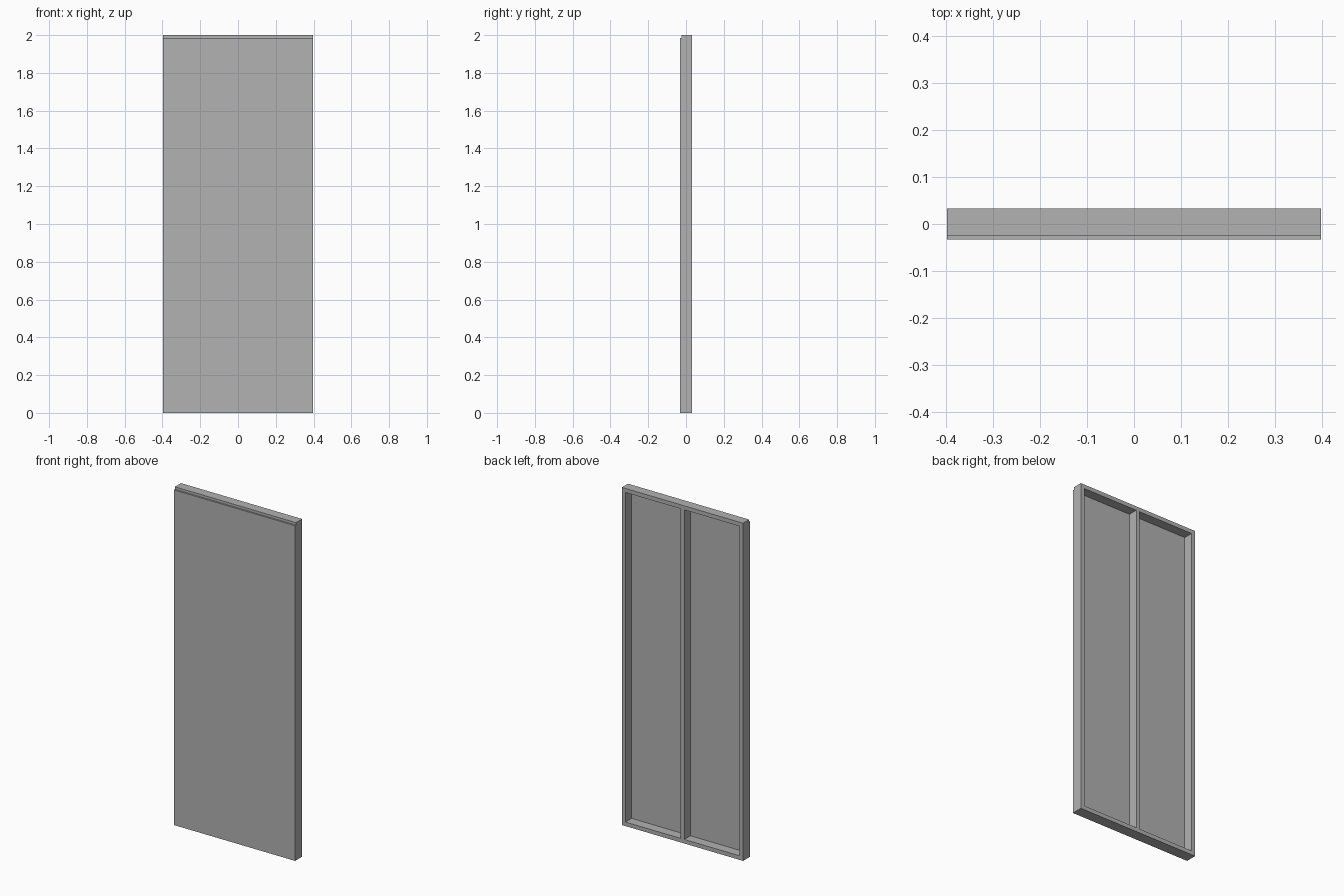
import bpy
import bmesh
from mathutils import Vector

if "Cube" in bpy.data.objects:
    bpy.data.objects.remove(bpy.data.objects["Cube"])

HALF_W, HEIGHT = 0.397, 2.0
FRONT, SEAM, BACK = -0.033, -0.024, 0.033   # panel front, panel/frame joint, frame back
BOARD = 0.024                               # frame board thickness
PANEL_TOP = 1.985

grey = bpy.data.materials.new("plain grey")
grey.use_nodes = True
colour = (0.445, 0.445, 0.445, 1)
grey.diffuse_color = colour
grey.node_tree.nodes["Principled BSDF"].inputs["Base Color"].default_value = colour


def box(name, low, high):
    """Axis-aligned board between two corners."""
    low, high = Vector(low), Vector(high)
    bm = bmesh.new()
    bmesh.ops.create_cube(bm, size=1)
    bmesh.ops.scale(bm, vec=high - low, verts=bm.verts)
    bmesh.ops.translate(bm, vec=(low + high) / 2, verts=bm.verts)
    mesh = bpy.data.meshes.new(name)
    bm.to_mesh(mesh)
    bm.free()
    mesh.materials.append(grey)
    obj = bpy.data.objects.new(name, mesh)
    bpy.context.collection.objects.link(obj)


# Front panel, stopping just short of the frame top
box("front_panel", (-HALF_W, FRONT, 0), (HALF_W, SEAM, PANEL_TOP))

# Upright boards at both sides and in the middle
edge = HALF_W - BOARD / 2
for name, x in (("right_stile", -edge), ("middle_stud", 0), ("left_stile", edge)):
    inset = BOARD if x == 0 else 0
    box(name, (x - BOARD / 2, SEAM, inset), (x + BOARD / 2, BACK, HEIGHT - inset))

# Top and bottom rails between the stiles
inner = HALF_W - BOARD
for name, z in (("bottom_rail", 0), ("top_rail", HEIGHT - BOARD)):
    box(name, (-inner, SEAM, z), (inner, BACK, z + BOARD))
